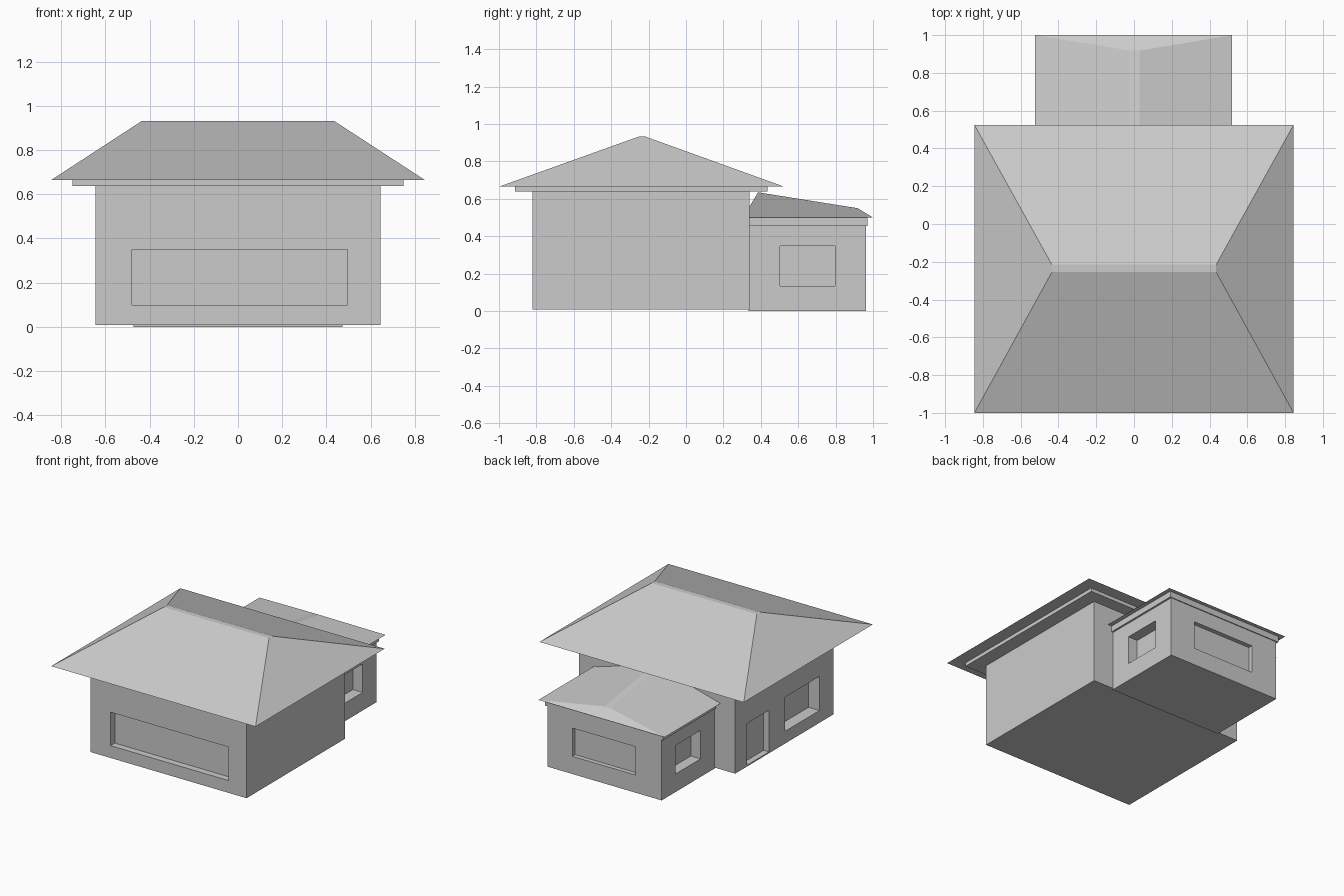
import bpy, bmesh

if "Cube" in bpy.data.objects:
    bpy.data.objects.remove(bpy.data.objects["Cube"])


def make_object(name, bm):
    bmesh.ops.recalc_face_normals(bm, faces=bm.faces)
    mesh = bpy.data.meshes.new(name)
    bm.to_mesh(mesh)
    bm.free()
    obj = bpy.data.objects.new(name, mesh)
    bpy.context.collection.objects.link(obj)
    return obj


def frustum(name, base, top, heights):
    """Solid between two rectangles (x0, x1, y0, y1) with (left, right) style heights.
    heights = (base z, z of top at y0, z of top at y1)."""
    bm = bmesh.new()
    z0, za, zb = heights

    def ring(r, z_near, z_far):
        x0, x1, y0, y1 = r
        return [bm.verts.new(p) for p in
                ((x0, y0, z_near), (x1, y0, z_near), (x1, y1, z_far), (x0, y1, z_far))]

    low, high = ring(base, z0, z0), ring(top, za, zb)
    bm.faces.new(low)
    bm.faces.new(high)
    for i in range(4):
        j = (i + 1) % 4
        bm.faces.new((low[i], low[j], high[j], high[i]))
    return make_object(name, bm)


def box(name, x0, x1, y0, y1, z0, z1):
    return frustum(name, (x0, x1, y0, y1), (x0, x1, y0, y1), (z0, z1, z1))


def recess(wall, name, *bounds):
    """Cut a box-shaped window or door recess into a wall block."""
    cutter = box(name + "_cutter", *bounds)
    cutter.hide_render = True
    cutter.hide_viewport = True
    cutter.display_type = 'WIRE'
    mod = wall.modifiers.new(name, 'BOOLEAN')
    mod.operation = 'DIFFERENCE'
    mod.solver = 'EXACT'
    mod.object = cutter


# Main house block with front window, left window and left door
W = 0.645
main = box("main_walls", -W, W, -0.82, 0.34, 0.008, 0.645)
recess(main, "front_window", -0.48, 0.495, -0.92, -0.77, 0.10, 0.35)
recess(main, "left_window", -W - 0.1, -W + 0.09, -0.655, -0.25, 0.10, 0.355)
recess(main, "left_door", -W - 0.1, -W + 0.045, -0.06, 0.20, 0.018, 0.33)

# Main eave board and hipped roof
box("main_eave", -0.75, 0.75, -0.915, 0.435, 0.638, 0.668)
frustum("main_roof", (-0.845, 0.845, -1.0, 0.525),
        (-0.435, 0.435, -0.255, -0.215), (0.665, 0.932, 0.932))

# Rear annex with matching side windows and a wide back window
A = 0.473
annex = box("annex_walls", -A, A, 0.335, 0.963, 0.0, 0.46)
for side, sign in (("left", -1), ("right", 1)):
    xs = sorted((sign * (A + 0.1), sign * (A - 0.08)))
    recess(annex, "annex_" + side + "_window", *xs, 0.503, 0.797, 0.135, 0.348)
recess(annex, "annex_back_window", -0.255, 0.265, 0.93, 1.06, 0.132, 0.343)

# Annex eave board and roof whose ridge slopes down to the back
box("annex_eave", -0.487, 0.487, 0.335, 0.97, 0.455, 0.503)
frustum("annex_roof", (-0.523, 0.52, 0.305, 1.0),
        (-0.02, 0.03, 0.385, 0.918), (0.5, 0.635, 0.55))
